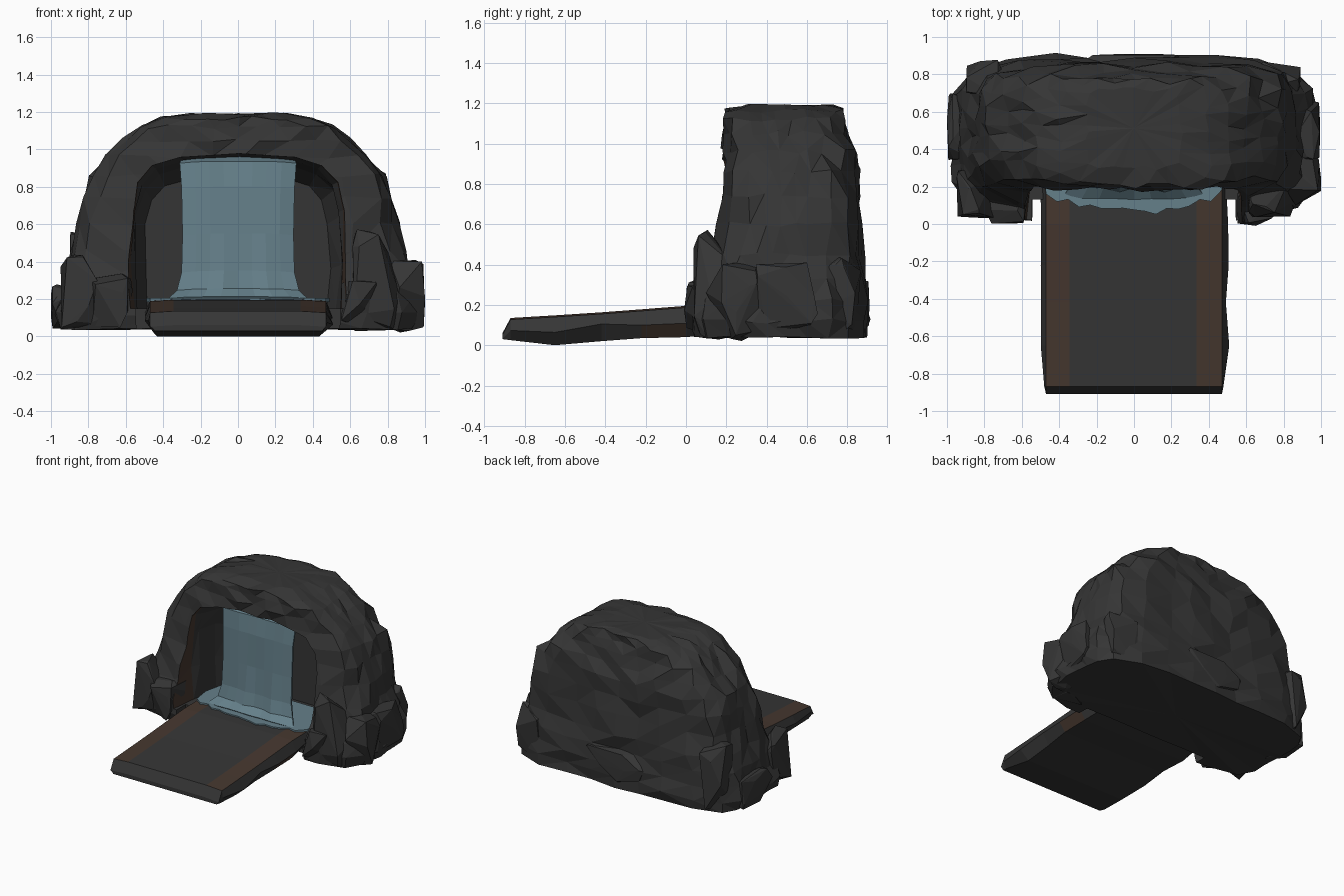
import bpy, bmesh, math, random
from mathutils import Vector

if "Cube" in bpy.data.objects:
    bpy.data.objects.remove(bpy.data.objects["Cube"])

random.seed(7)


def material(name, rgb):
    m = bpy.data.materials.new(name)
    m.diffuse_color = (*rgb, 1)
    m.use_nodes = True
    m.node_tree.nodes["Principled BSDF"].inputs["Base Color"].default_value = m.diffuse_color
    return m


ROCK = material("dark_rock", (0.036, 0.036, 0.036))
BROWN = material("brown_earth", (0.060, 0.038, 0.028))
WATER = material("pale_water", (0.130, 0.215, 0.255))
MATS = (ROCK, BROWN, WATER)


def make_object(name, bm, rule=None, default=0, tri=False):
    bmesh.ops.recalc_face_normals(bm, faces=bm.faces)
    for f in bm.faces:
        f.material_index = rule(f) if rule else default
    if tri:
        bmesh.ops.triangulate(bm, faces=bm.faces)
    me = bpy.data.meshes.new(name)
    bm.to_mesh(me)
    bm.free()
    for m in MATS:
        me.materials.append(m)
    ob = bpy.data.objects.new(name, me)
    bpy.context.collection.objects.link(ob)
    return ob


def loft(rings, fan=False):
    """Skin closed rings of points and cap both ends."""
    bm = bmesh.new()
    vs = [[bm.verts.new(p) for p in r] for r in rings]
    n = len(vs[0])
    for a, b in zip(vs, vs[1:]):
        for i in range(n):
            j = (i + 1) % n
            bm.faces.new((a[i], a[j], b[j], b[i]))
    for r in (vs[0], vs[-1]):
        if fan:
            c = bm.verts.new(sum((v.co for v in r), Vector()) / n)
            for i in range(n):
                bm.faces.new((r[i], r[(i + 1) % n], c))
        else:
            bm.faces.new(r)
    return bm


def jit(a):
    return random.uniform(-a, a)


# Rock mound: rounded-square rings (height, half width, front y, back y)
levels = [(0.04, 0.95, 0.03, 0.89), (0.12, 0.97, 0.02, 0.90), (0.22, 0.95, 0.02, 0.89),
          (0.33, 0.92, 0.07, 0.87), (0.45, 0.88, 0.11, 0.87), (0.60, 0.85, 0.15, 0.86),
          (0.74, 0.83, 0.17, 0.85), (0.86, 0.78, 0.18, 0.85), (0.96, 0.69, 0.19, 0.83),
          (1.05, 0.60, 0.20, 0.79), (1.12, 0.51, 0.20, 0.78), (1.165, 0.40, 0.21, 0.76),
          (1.19, 0.25, 0.30, 0.72)]
N = 30
rings = []
for k, (z, w, y0, y1) in enumerate(levels):
    ring = []
    p = 5.0 if z < 1.0 else 7.0
    for i in range(N):
        t = 2 * math.pi * (i + 0.5) / N
        c, s = math.cos(t), math.sin(t)
        r = (abs(c) ** p + abs(s) ** p) ** (-1 / p)
        q = 0.022 if 0 < k < len(levels) - 1 else 0.012
        x = w * r * c + jit(q)
        y = (y0 + y1) / 2 + (y1 - y0) / 2 * r * s + jit(q)
        ring.append((max(-1, min(1, x)), min(0.92, y), z + jit(q * 0.6)))
    rings.append(ring)
mound = make_object("rock_mound", loft(rings, fan=True), tri=True)

# Arched cave cutter with a brown band around the mouth
half = [(0.0, 0.985), (0.30, 0.965), (0.45, 0.92), (0.53, 0.83), (0.565, 0.68), (0.57, 0.40), (0.56, 0.15)]
arch = half + [(-x, z) for x, z in reversed(half[1:])]
cave_rings = []
for y, sx, sz in ((-0.30, 1.09, 1.0), (0.24, 0.99, 0.99), (0.31, 0.97, 0.97), (0.50, 0.95, 0.93), (0.64, 0.86, 0.85)):
    cave_rings.append([(x * sx + (jit(0.012) if y > 0 else 0), y, 0.15 + (z - 0.15) * sz) for x, z in arch])


def mouth_rule(f):
    c = f.calc_center_median()
    return 1 if c.y < 0.25 and abs(c.x) > 0.42 and c.z > 0.2 else 0


cave = make_object("cave_cutter", loft(cave_rings), mouth_rule, tri=True)
gap = make_object("entrance_cutter", loft(
    [[(-0.54, y, -0.1), (0.54, y, -0.1), (0.55, y, 0.3), (-0.55, y, 0.3)] for y in (-0.3, 0.13)]))
for cutter in (cave, gap):
    mod = mound.modifiers.new("cut", "BOOLEAN")
    mod.object = cutter
    mod.operation = "DIFFERENCE"
    mod.solver = "EXACT"
bpy.context.view_layer.update()
dg = bpy.context.evaluated_depsgraph_get()
cut_mesh = bpy.data.meshes.new_from_object(mound.evaluated_get(dg))
mound.modifiers.clear()
mound.data = cut_mesh
for cutter in (cave, gap):
    bpy.data.objects.remove(cutter)


# Boulders leaning on the mound (centre, half size)
def boulder(name, c, h):
    bm = bmesh.new()
    for i in range(26):
        d = Vector((jit(1), jit(1), jit(1)))
        d /= max(abs(d.x), abs(d.y), abs(d.z))
        d *= random.uniform(0.86, 1.0)
        bm.verts.new([c[k] + d[k] * h[k] for k in range(3)])
    res = bmesh.ops.convex_hull(bm, input=bm.verts)
    bmesh.ops.delete(bm, geom=[v for v in bm.verts if not v.link_faces], context="VERTS")
    make_object(name, bm)


boulders = [((0.74, 0.13, 0.30), (0.13, 0.10, 0.28)), ((0.88, 0.24, 0.22), (0.12, 0.16, 0.20)),
            ((0.65, 0.09, 0.17), (0.10, 0.10, 0.13)), ((-0.68, 0.12, 0.19), (0.12, 0.12, 0.15)),
            ((-0.85, 0.16, 0.24), (0.10, 0.13, 0.20)), ((-0.92, 0.52, 0.16), (0.08, 0.18, 0.12)),
            ((0.92, 0.50, 0.24), (0.08, 0.16, 0.18)), ((-0.80, 0.78, 0.30), (0.10, 0.10, 0.26)),
            ((0.78, 0.78, 0.24), (0.11, 0.09, 0.20)), ((0.05, 0.84, 0.20), (0.30, 0.07, 0.16))]
for i, (c, h) in enumerate(boulders):
    boulder("boulder_%d" % (i + 1), c, h)

# Sloping ramp (y, half width, top z, bottom z), brown stripes along both edges
ramp_rings = []
for y, w, zt, zb in ((-0.91, 0.46, 0.06, 0.03), (-0.87, 0.49, 0.135, 0.025), (-0.65, 0.50, 0.148, 0.0),
                     (-0.42, 0.50, 0.163, 0.02), (-0.22, 0.50, 0.178, 0.035), (0.0, 0.50, 0.195, 0.04),
                     (0.20, 0.50, 0.198, 0.06), (0.45, 0.48, 0.198, 0.08)):
    m = zb + (zt - zb) * 0.5
    ramp_rings.append([(-w - jit(0.015), y, m + jit(0.015)), (-0.47, y, zt - 0.008), (-0.345, y, zt),
                       (0.335, y, zt), (0.47, y, zt - 0.008), (w + jit(0.015), y, m + jit(0.015)),
                       (0.44 + jit(0.02), y, zb), (-0.44 + jit(0.02), y, zb)])


def ramp_rule(f):
    c = f.calc_center_median()
    stripe = f.normal.z > 0.7 and 0.35 < abs(c.x) < 0.46 and c.y > -0.88
    patch = abs(f.normal.x) > 0.3 and f.normal.z < 0 and -0.25 < c.y < 0.1
    return 1 if stripe or patch else 0


make_object("ramp", loft(ramp_rings), ramp_rule)

# Falling water: a thin curtain following a side profile (y, z, half width)
path = [(0.56, 0.93, 0.28), (0.32, 0.955, 0.30), (0.25, 0.93, 0.31), (0.235, 0.80, 0.30),
        (0.23, 0.55, 0.295), (0.22, 0.35, 0.30), (0.20, 0.25, 0.325), (0.14, 0.205, 0.37)]
bm = bmesh.new()
cols = 8
grid = []
for k, (y, z, w) in enumerate(path):
    row = []
    for i in range(cols + 1):
        u = 2 * i / cols - 1
        fold = 0.02 * abs(u) ** 6 - (0.018 if i in (3, 6) and k in (5, 6) else 0)
        row.append(bm.verts.new((u * w, y + fold + jit(0.004), z - 0.01 * abs(u) ** 4)))
    grid.append(row)
for a, b in zip(grid, grid[1:]):
    for i in range(cols):
        bm.faces.new((a[i], a[i + 1], b[i + 1], b[i]))
curtain = make_object("waterfall", bm, default=2)
sol = curtain.modifiers.new("thickness", "SOLIDIFY")
sol.thickness = 0.02
sol.offset = 0

# Pool on the cave floor with a ragged front edge
front = [(-0.47 + 0.94 * i / 16, 0.07 + 0.10 * abs(i / 8 - 1) ** 3 + jit(0.022)) for i in range(17)]
outline = front + [(0.49, 0.30), (0.44, 0.52), (-0.44, 0.52), (-0.49, 0.30)]
make_object("pool", loft([[(x, y, z) for x, y in outline] for z in (0.185, 0.206)]), default=2)
